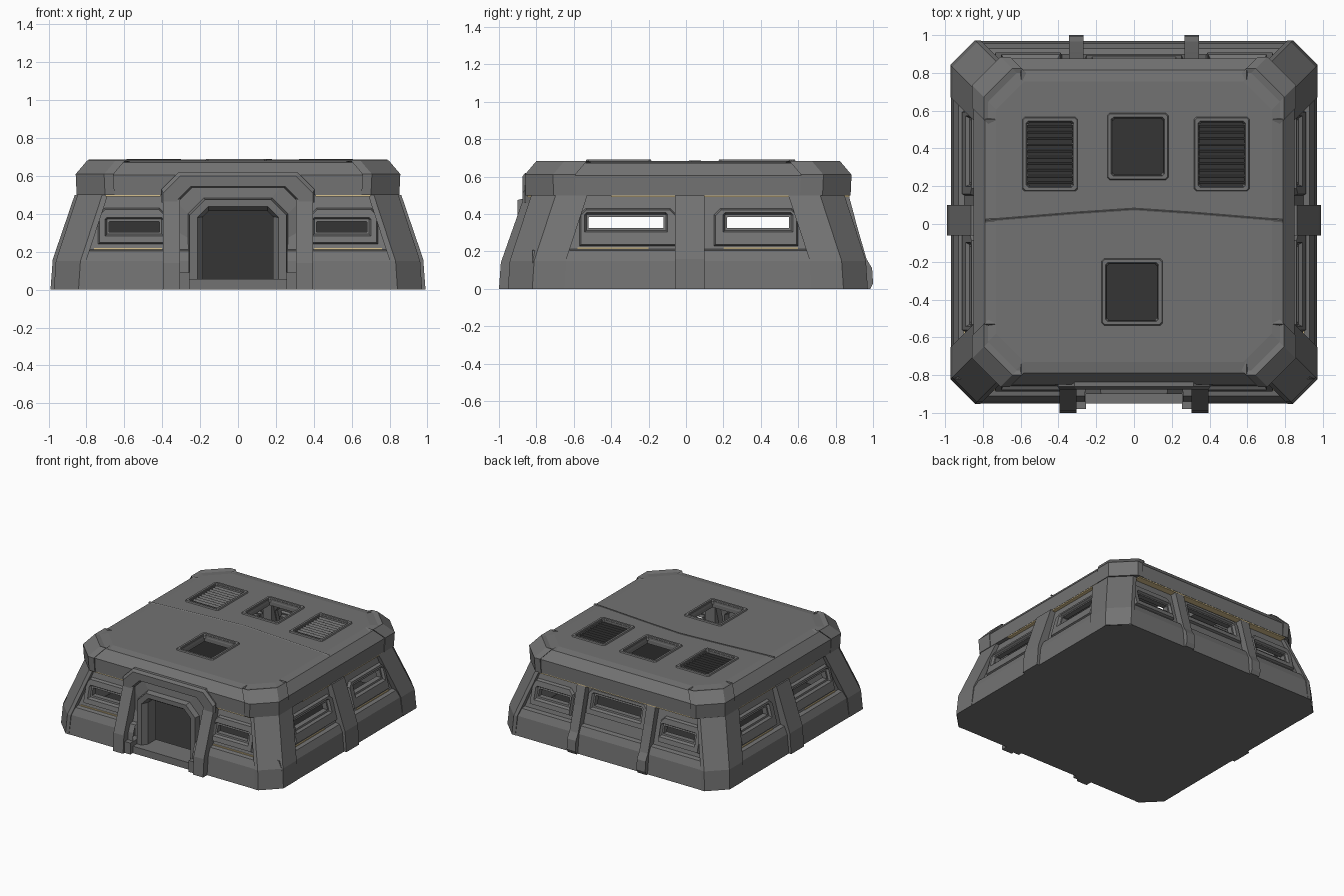
import bpy, bmesh, math
from mathutils import Vector, Matrix

cube = bpy.data.objects.get("Cube")
if cube:
    bpy.data.objects.remove(cube, do_unlink=True)


def material(name, rgb):
    m = bpy.data.materials.new(name)
    m.use_nodes = True
    m.diffuse_color = (*rgb, 1)
    bsdf = next(n for n in m.node_tree.nodes if n.type == 'BSDF_PRINCIPLED')
    bsdf.inputs["Base Color"].default_value = (*rgb, 1)
    return m


GREY = material("concrete_grey", (0.17, 0.17, 0.17))
DARK = material("interior_dark", (0.036, 0.036, 0.036))
TAN = material("light_tan", (0.7, 0.55, 0.28))


def finish(bm, name, mat=GREY, recalc=False):
    if recalc:
        bmesh.ops.recalc_face_normals(bm, faces=bm.faces[:])
    me = bpy.data.meshes.new(name)
    bm.to_mesh(me)
    bm.free()
    me.materials.append(mat)
    ob = bpy.data.objects.new(name, me)
    bpy.context.collection.objects.link(ob)
    return ob


def loft(bm, loops, closed=True, caps=False):
    """Bridge loops of equal length with quads."""
    rows = [[bm.verts.new(p) for p in lp] for lp in loops]
    n = len(rows[0])
    for a, b in zip(rows, rows[1:]):
        for i in range(n if closed else n - 1):
            j = (i + 1) % n
            bm.faces.new((a[i], a[j], b[j], b[i]))
    if caps:
        bm.faces.new(rows[0][::-1])
        bm.faces.new(rows[-1])


def box(bm, lo, hi, tilt=0):
    lo, hi = Vector(lo), Vector(hi)
    mat = (Matrix.Translation((lo + hi) / 2) @ Matrix.Rotation(tilt, 4, 'X')
           @ Matrix.Diagonal((*(hi - lo), 1)))
    bmesh.ops.create_cube(bm, size=1, matrix=mat)


# Each side of the building: outward direction and distance of its foot
SIDES = {"front": (Vector((0, -1, 0)), 0.95), "back": (Vector((0, 1, 0)), 0.97),
         "left": (Vector((1, 0, 0)), 0.97), "right": (Vector((-1, 0, 0)), 0.97)}
UP = Vector((0, 0, 1))


def at(side, u, w, z):
    n = SIDES[side][0]
    return UP.cross(n) * u + n * w + UP * z


def wall(side, z):
    return SIDES[side][1] - 0.07 - (z - 0.2) * 0.27


def prism(bm, side, u0, u1, profile):
    loft(bm, [[at(side, u, w, z) for w, z in profile] for u in (u0, u1)], caps=True)


# Walls: every bay is a run of loops from the wall down into a window hole
def bay(bm, side, span, frame, hole):
    def ring(r, grow, d, c):
        u0, u1, z0, z1 = r[0] - grow, r[1] + grow, r[2] - grow, r[3] + grow
        pts = [(u0, z0), (u1, z0), (u1, z1 - c), (u1 - c, z1), (u0 + c, z1), (u0, z1 - c)]
        loop = []
        for u, z in pts:
            limit = 0.81 - (z - 0.2) * 0.34
            loop.append(at(side, max(-limit, min(limit, u)), wall(side, z) + d, z))
        return loop
    loft(bm, [ring((*span, 0.2, 0.54), 0, 0, 0.004), ring(frame, 0, 0, 0.035),
              ring(frame, -0.008, 0.02, 0.03), ring(hole, 0.022, 0.02, 0.01),
              ring(hole, 0.012, 0.002, 0.003), ring(hole, 0, 0.002, 0.003),
              ring(hole, 0, -0.04, 0.003)])


def flip(r):
    return (-r[1], -r[0], *r[2:])


small = ((0.38, 0.74, 0.24, 0.43), (0.415, 0.68, 0.305, 0.36))
BAYS = {"front": [((0.26, 0.82), *small)],
        "back": [((0.31, 0.82), *small)],
        "left": [((0.02, 0.82), (0.15, 0.6, 0.23, 0.43), (0.22, 0.55, 0.325, 0.385)),
                 ((-0.82, 0.02), (-0.57, -0.05, 0.23, 0.43), (-0.52, -0.12, 0.325, 0.385))]}
BAYS["right"] = [tuple(flip(r) for r in b) for b in BAYS["left"]]
for side in ("front", "back"):
    BAYS[side] += [tuple(flip(r) for r in b) for b in BAYS[side]]
BAYS["back"].append(((-0.31, 0.31), (-0.26, 0.26, 0.29, 0.48), (-0.2, 0.2, 0.355, 0.43)))
for side, bays in BAYS.items():
    bm = bmesh.new()
    foot = SIDES[side][1]
    for b in bays:
        bay(bm, side, *b)
        # sloped plinth below the bay
        loft(bm, [[at(side, u, foot - i, z) for u in b[0]] for z, i in
                  ((0, 0), (0.15, 0.015), (0.205, 0.04), (0.215, 0.09))], closed=False)
    finish(bm, side + "_wall")


# Corner pieces: folded strips with two returns
def corners(name, half_x, front, back, wide_x, wide_y, chamfer, levels):
    bm = bmesh.new()
    for sx in (1, -1):
        for sy, hy in ((1, back), (-1, front)):
            rows = []
            for z, i in levels:
                x, y = half_x - i, hy - i
                pts = [(x - 0.06, y - wide_y), (x, y - wide_y), (x, y - chamfer),
                       (x - chamfer, y), (x - wide_x, y), (x - wide_x, y - 0.06)]
                row = [(sx * px, sy * py, z) for px, py in pts]
                rows.append(row if sx * sy > 0 else row[::-1])
            loft(bm, rows, closed=False)
    finish(bm, name)


corners("corner_posts", 0.972, 0.952, 0.972, 0.16, 0.3, 0.13,
        ((0, 0), (0.15, 0.01), (0.51, 0.128)))
corners("roof_corner_caps", 0.857, 0.862, 0.885, 0.2, 0.27, 0.15,
        ((0.5, 0.06), (0.5, 0.005), (0.61, 0), (0.683, 0.062), (0.665, 0.115)))


# Floor outside below, dark lining and dividing wall inside
def octagon(x, front, back, c, z):
    return [(x, -front + c, z), (x, back - c, z), (x - c, back, z), (-x + c, back, z),
            (-x, back - c, z), (-x, -front + c, z), (-x + c, -front, z), (x - c, -front, z)]


bm = bmesh.new()
bm.faces.new([bm.verts.new(p) for p in octagon(0.97, 0.95, 0.97, 0.13, 0)][::-1])
finish(bm, "base")
bm = bmesh.new()
bm.faces.new([bm.verts.new(p) for p in octagon(0.93, 0.9, 0.93, 0.15, 0.03)])
finish(bm, "interior_floor", DARK)
bm = bmesh.new()
box(bm, (-0.8, -0.01, 0.03), (0.8, 0.03, 0.625))
finish(bm, "dividing_wall", DARK)

# Roof slab with hatch and vent openings
bm = bmesh.new()
loft(bm, [octagon(0.85 - i, 0.85 - i, 0.875 - i, 0.15, z) for z, i in
          ((0.63, 0.08), (0.5, 0.06), (0.5, 0), (0.605, 0), (0.672, 0.06), (0.682, 0.12))],
     caps=True)
roof = finish(bm, "roof", recalc=True)
openings = {"rear_hatch": (0.02, 0.41, 0.135, 0.15), "front_hatch": (-0.01, -0.36, 0.135, 0.15),
            "left_vent": (0.465, 0.37, 0.12, 0.17), "right_vent": (-0.445, 0.37, 0.12, 0.17)}
bm = bmesh.new()
for x, y, hx, hy in openings.values():
    box(bm, (x - hx, y - hy, 0.4), (x + hx, y + hy, 0.9))
cutter = finish(bm, "roof_cutter")
cutter.hide_render = True
mod = roof.modifiers.new("openings", 'BOOLEAN')
mod.operation, mod.object, mod.solver = 'DIFFERENCE', cutter, 'EXACT'
bpy.context.view_layer.update()
cut = bpy.data.meshes.new_from_object(roof.evaluated_get(bpy.context.evaluated_depsgraph_get()))
roof.modifiers.clear()
roof.data = cut
bpy.data.objects.remove(cutter, do_unlink=True)

# Raised frames round the openings, with steep louvres in the vents
for name, (x, y, hx, hy) in openings.items():
    bm = bmesh.new()
    rings = []
    for grow, z in ((0.03, 0.675), (0.022, 0.691), (0.006, 0.691), (-0.002, 0.66)):
        lp = octagon(hx + grow, hy + grow, hy + grow, 0.012, z)
        rings.append([(px + x, py + y, pz) for px, py, pz in lp])
    loft(bm, rings)
    finish(bm, name + "_frame")
    if "vent" in name:
        bm = bmesh.new()
        for k in range(10):
            sy = y - hy + 0.019 + k * 0.0335
            box(bm, (x - hx, sy - 0.014, 0.663), (x + hx, sy + 0.014, 0.667), math.radians(62))
        finish(bm, name + "_louvres")

# Joint across the roof, slightly bowed
bm = bmesh.new()
path = [(-0.79, 0.02), (-0.3, 0.06), (0, 0.08), (0.3, 0.06), (0.79, 0.02)]
loft(bm, [[(x, y - 0.012, 0.68), (x, y, 0.686), (x, y + 0.006, 0.68)] for x, y in path],
     closed=False)
finish(bm, "roof_joint", recalc=True)


# Doorway: nested arches stepping inwards
def arch(a, top, c, y, bottom):
    return [(a, y, bottom), (a, y, top - c), (a - c, y, top),
            (-a + c, y, top), (-a, y, top - c), (-a, y, bottom)]


bm = bmesh.new()
loft(bm, [arch(*a, 0) for a in
          ((0.33, 0.56, 0.09, -0.85), (0.265, 0.485, 0.085, -0.86), (0.255, 0.475, 0.08, -0.9),
           (0.215, 0.44, 0.06, -0.9), (0.185, 0.415, 0.03, -0.86), (0.185, 0.415, 0.03, -0.76))],
     closed=False)
finish(bm, "door_portal")
bm = bmesh.new()
box(bm, (-0.3, -0.95, 0), (0.3, -0.76, 0.055))
finish(bm, "door_sill")
bm = bmesh.new()
loft(bm, [arch(*a, 0.46) for a in ((0.37, 0.62, 0.06, -0.77), (0.405, 0.62, 0.09, -0.86),
                                   (0.395, 0.6, 0.09, -0.875), (0.32, 0.545, 0.07, -0.875),
                                   (0.3, 0.53, 0.07, -0.82))], closed=False)
finish(bm, "door_hood")

# Posts, buttresses and struts
front_profile = [(0.8, 0), (1.0, 0), (0.99, 0.14), (0.87, 0.48), (0.86, 0.53), (0.8, 0.53)]
bm = bmesh.new()
for s in (1, -1):
    prism(bm, "front", s * 0.35 - 0.045, s * 0.35 + 0.045, front_profile)
    box(bm, (s * 0.285 - 0.03, -0.98, 0), (s * 0.285 + 0.03, -0.85, 0.09))
finish(bm, "door_posts", recalc=True)

bm = bmesh.new()
side_profile = [(0.78, 0), (0.99, 0), (0.978, 0.16), (0.862, 0.5), (0.78, 0.5)]
prism(bm, "left", -0.06, 0.1, side_profile)
prism(bm, "right", -0.1, 0.06, side_profile)
finish(bm, "side_buttresses", recalc=True)

bm = bmesh.new()
back_profile = [(0.8, 0), (0.985, 0), (1.0, 0.03), (0.995, 0.11), (0.965, 0.16),
                (0.91, 0.35), (0.9, 0.39), (0.87, 0.5), (0.8, 0.5)]
for s in (1, -1):
    prism(bm, "back", s * 0.305 - 0.038, s * 0.305 + 0.038, back_profile)
finish(bm, "back_struts", recalc=True)


# Thin light strips under the eaves and along the plinth ledge
def strip(bm, side, u0, u1, w0, w1, z0, z1):
    prism(bm, side, u0, u1, [(w0, z0), (w1, z0), (w1, z1), (w0, z1)])


bm = bmesh.new()
for side, u0, u1, edge in (("front", 0.41, 0.7, 0.85), ("front", -0.7, -0.41, 0.85),
                           ("back", -0.68, 0.68, 0.875),
                           ("left", -0.4, 0.6, 0.85), ("right", -0.6, 0.4, 0.85)):
    strip(bm, side, u0, u1, wall(side, 0.49) - 0.02, edge - 0.002, 0.492, 0.501)
finish(bm, "eave_lights", TAN, recalc=True)

bm = bmesh.new()
for side, u0, u1 in (("front", 0.4, 0.76), ("front", -0.76, -0.4),
                     ("left", 0.2, 0.6), ("left", -0.58, -0.2),
                     ("right", -0.6, -0.2), ("right", 0.2, 0.58)):
    w = wall(side, 0.22)
    strip(bm, side, u0, u1, w - 0.01, w + 0.007, 0.212, 0.22)
finish(bm, "ledge_lights", TAN, recalc=True)
